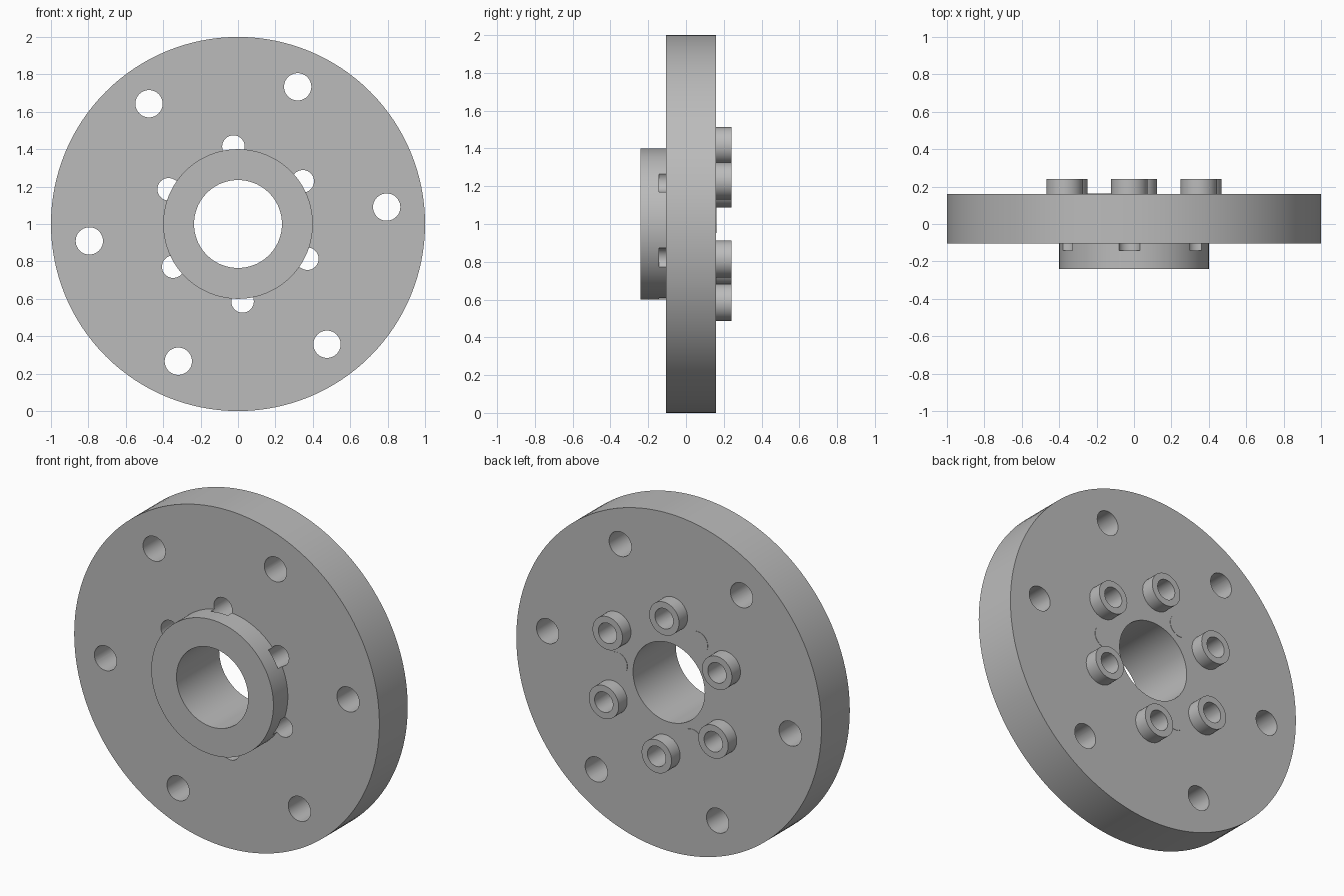
import bpy, bmesh, math
from mathutils import Matrix, Vector

default = bpy.data.objects.get("Cube")
if default:
    bpy.data.objects.remove(default, do_unlink=True)

# Main dimensions
CENTRE = Vector((0, 0, 1))
HUB_FRONT, PLATE_FRONT, PLATE_BACK, BOSS_BACK = -0.24, -0.105, 0.16, 0.24
BORE_R, HUB_R, PLATE_R = 0.235, 0.4, 1.0
BOSS_RING, BOSS_R, BOSS_BORE = 0.415, 0.098, 0.06

steel = bpy.data.materials.new("grey steel")
steel.use_nodes = True
steel.diffuse_color = (0.5, 0.5, 0.5, 1)
steel.node_tree.nodes["Principled BSDF"].inputs["Base Color"].default_value = (0.5, 0.5, 0.5, 1)


def lathe(name, profile, closed=True, sides=48, at=CENTRE):
    """Spin (radius, y) points round an axis along y."""
    bm = bmesh.new()
    rings = []
    for i in range(sides):
        a = math.tau * i / sides
        rings.append([bm.verts.new((r * math.cos(a), y, r * math.sin(a))) for r, y in profile])
    count = len(profile)
    for i in range(sides):
        a, b = rings[i], rings[(i + 1) % sides]
        for j in range(count if closed else count - 1):
            k = (j + 1) % count
            bm.faces.new((a[j], a[k], b[k], b[j]))
    bmesh.ops.recalc_face_normals(bm, faces=bm.faces)
    return finish(name, bm, at)


def rod(name, radius, y0, y1, at, sides=48):
    """Solid cylinder along y."""
    bm = bmesh.new()
    turn = Matrix.Translation((0, (y0 + y1) / 2, 0)) @ Matrix.Rotation(math.pi / 2, 4, 'X')
    bmesh.ops.create_cone(bm, cap_ends=True, segments=sides, radius1=radius,
                          radius2=radius, depth=y1 - y0, matrix=turn)
    return finish(name, bm, at)


def finish(name, bm, at):
    mesh = bpy.data.meshes.new(name)
    bm.to_mesh(mesh)
    bm.free()
    mesh.materials.append(steel)
    obj = bpy.data.objects.new(name, mesh)
    obj.location = at
    bpy.context.collection.objects.link(obj)
    return obj


def ring_points(count, radius, start):
    """Evenly spaced points on a circle facing the front."""
    for i in range(count):
        a = math.radians(start) + math.tau * i / count
        yield CENTRE + Vector((radius * math.cos(a), 0, radius * math.sin(a)))


# Plate and hub turned as one piece
flange = lathe("flange_plate", [(BORE_R, HUB_FRONT), (HUB_R, HUB_FRONT), (HUB_R, PLATE_FRONT),
                                (PLATE_R, PLATE_FRONT), (PLATE_R, PLATE_BACK),
                                (BORE_R, PLATE_BACK)], sides=128)

# Outer mounting holes, and inner holes that notch the hub
cutters = [rod("mounting_hole_cutter", 0.073, -0.3, 0.3, p) for p in ring_points(6, 0.8, 6.5)]
cutters += [rod("boss_hole_cutter", BOSS_BORE, -0.142, 0.3, p)
            for p in ring_points(6, BOSS_RING, 33.4)]
for cutter in cutters:
    cutter.hide_render = True
    mod = flange.modifiers.new("hole", 'BOOLEAN')
    mod.operation, mod.solver, mod.object = 'DIFFERENCE', 'EXACT', cutter
bpy.context.view_layer.update()
graph = bpy.context.evaluated_depsgraph_get()
cut_mesh = bpy.data.meshes.new_from_object(flange.evaluated_get(graph))
flange.modifiers.clear()
flange.data = cut_mesh
for cutter in cutters:
    bpy.data.objects.remove(cutter, do_unlink=True)

parts = [flange]
# Hollow bosses on the back, open where they meet the plate
for p in ring_points(6, BOSS_RING, 33.4):
    parts.append(lathe("back_boss", [(BOSS_R, PLATE_BACK), (BOSS_R, BOSS_BACK),
                                     (BOSS_BORE, BOSS_BACK), (BOSS_BORE, PLATE_BACK)],
                       closed=False, at=p))
# Flush pins between alternate bosses
for p in ring_points(3, 0.34, 3.4):
    parts.append(rod("flush_pin", 0.068, PLATE_BACK - 0.004, PLATE_BACK + 0.002, p))

# Smooth the round walls, keep the rims sharp
bpy.ops.object.select_all(action='DESELECT')
for obj in parts:
    obj.select_set(True)
bpy.context.view_layer.objects.active = flange
bpy.ops.object.shade_smooth_by_angle(angle=math.radians(30))
